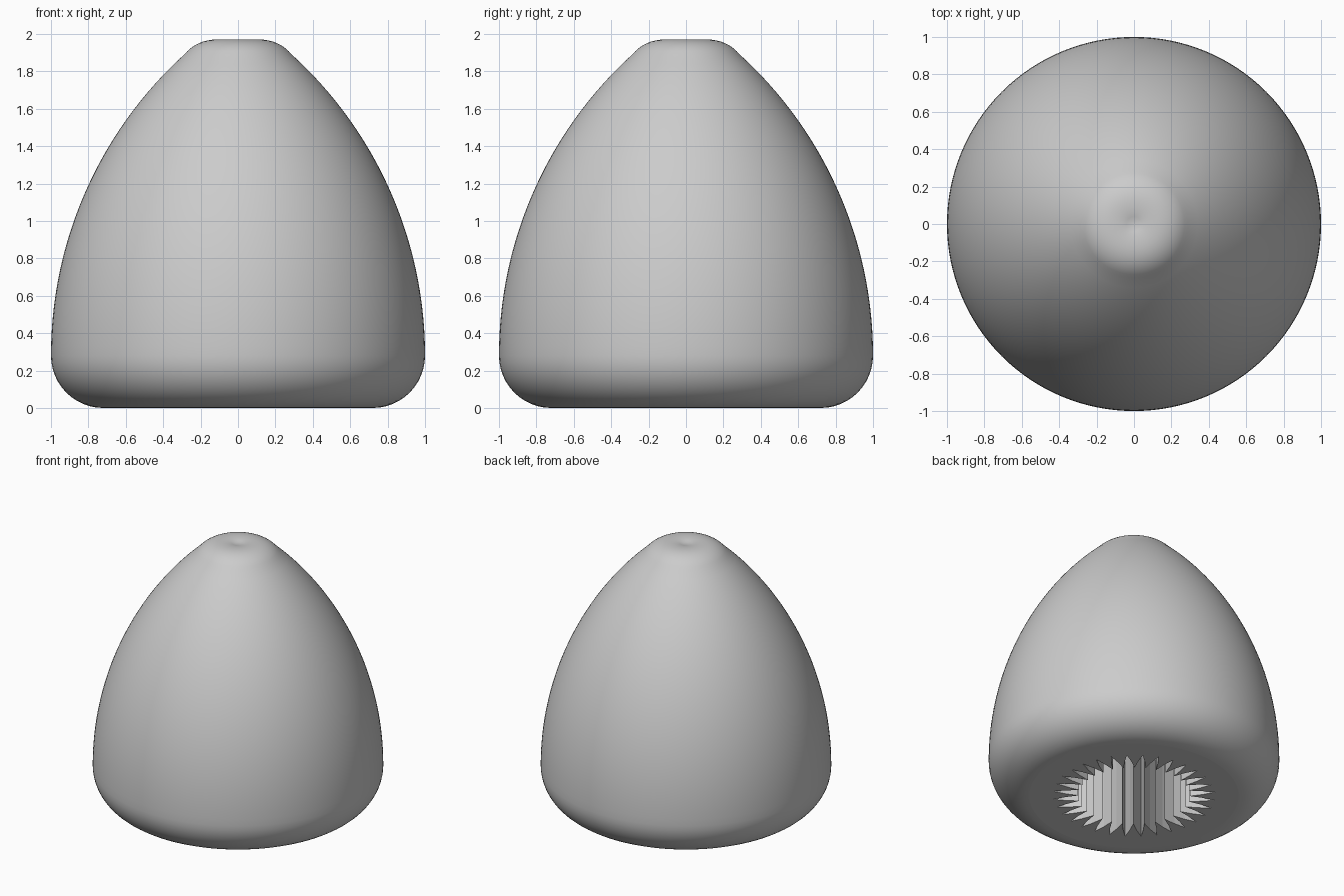
import bpy, bmesh, math

cube = bpy.data.objects.get("Cube")
if cube:
    bpy.data.objects.remove(cube)

SEGMENTS = 128          # four per socket groove
GROOVES = 32
HEIGHT = 1.97
SOCKET_DEPTH = 1.2
SOCKET_IN, SOCKET_OUT = 0.385, 0.56
SIDE_R, SIDE_Z = 2.175, 0.28
BASE_R = 0.28


def side(z):
    """Radius of the domed side at height z."""
    return 1 - SIDE_R + math.sqrt(SIDE_R ** 2 - (z - SIDE_Z) ** 2)


def bezier(a, b, c, n):
    """Points after a, along a quadratic curve to c."""
    ts = [i / n for i in range(1, n + 1)]
    return [tuple((1 - t) ** 2 * p + 2 * t * (1 - t) * q + t * t * r
                  for p, q, r in zip(a, b, c)) for t in ts]


def body_profile():
    # Rounded bottom edge
    pts = []
    for i in range(13):
        a = math.pi / 2 * i / 12
        pts.append((1 - BASE_R + BASE_R * math.sin(a), BASE_R * (1 - math.cos(a))))
    # Domed side
    top_z = 1.89
    for i in range(1, 33):
        z = SIDE_Z + (top_z - SIDE_Z) * i / 32
        pts.append((side(z), z))
    # Rounded shoulder, then a shallow finger dimple in the crown
    pts += bezier(pts[-1], (0.22, HEIGHT), (0.11, HEIGHT), 8)
    pts += bezier(pts[-1], (0.06, HEIGHT), (0.02, HEIGHT - 0.012), 4)
    return pts


def socket_radius(i):
    """Star outline: sharp grooves between pointed ridges."""
    step = SEGMENTS // GROOVES
    k = abs((i % step) / step * 2 - 1)
    return SOCKET_IN + (SOCKET_OUT - SOCKET_IN) * k


def ring(bm, radius, z):
    verts = []
    for i in range(SEGMENTS):
        a = 2 * math.pi * i / SEGMENTS
        r = radius(i)
        verts.append(bm.verts.new((r * math.cos(a), r * math.sin(a), z)))
    return verts


# Knob: one closed shell from the socket roof, over the outside, to the crown
bm = bmesh.new()
rings = [ring(bm, socket_radius, SOCKET_DEPTH), ring(bm, socket_radius, 0)]
rings += [ring(bm, lambda i, r=r: r, z) for r, z in body_profile()]
for n, (low, high) in enumerate(zip(rings, rings[1:])):
    for i in range(SEGMENTS):
        j = (i + 1) % SEGMENTS
        face = bm.faces.new((low[i], low[j], high[j], high[i]))
        face.smooth = n > 1
bm.faces.new(rings[0])
bm.faces.new(rings[-1]).smooth = True
bmesh.ops.recalc_face_normals(bm, faces=bm.faces[:])
# Crisp edges around and inside the socket
for edge in bm.edges:
    if len(edge.link_faces) == 2 and not all(f.smooth for f in edge.link_faces):
        edge.smooth = False

mesh = bpy.data.meshes.new("knob_body")
bm.to_mesh(mesh)
bm.free()
knob = bpy.data.objects.new("knob_body", mesh)
bpy.context.collection.objects.link(knob)

# Plain grey plastic
grey = bpy.data.materials.new("plain_grey")
grey.use_nodes = True
colour = (0.6, 0.6, 0.6, 1)
grey.diffuse_color = colour
grey.node_tree.nodes["Principled BSDF"].inputs["Base Color"].default_value = colour
mesh.materials.append(grey)
